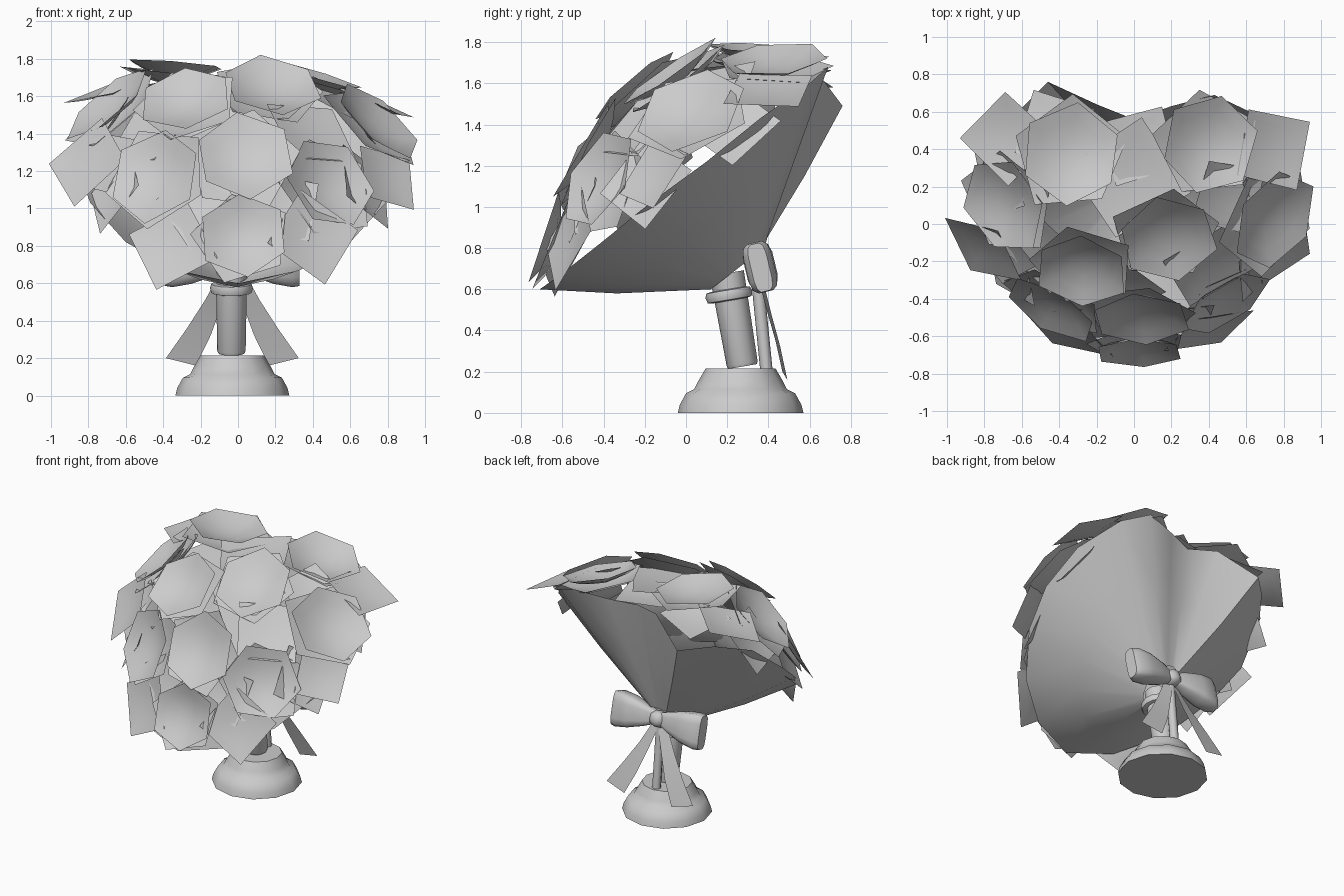
import bpy, bmesh, math, random
from mathutils import Vector

if "Cube" in bpy.data.objects:
    bpy.data.objects.remove(bpy.data.objects["Cube"])

random.seed(11)
grey = bpy.data.materials.new("soft grey")
grey.diffuse_color = (0.6, 0.6, 0.6, 1)
grey.use_nodes = True
grey.node_tree.nodes["Principled BSDF"].inputs["Base Color"].default_value = grey.diffuse_color


def make(name, verts, faces, angle=40, recalc=True):
    bm = bmesh.new()
    vs = [bm.verts.new(v) for v in verts]
    for f in faces:
        bm.faces.new([vs[i] for i in f])
    if recalc:
        bmesh.ops.recalc_face_normals(bm, faces=bm.faces)
    me = bpy.data.meshes.new(name)
    bm.to_mesh(me)
    bm.free()
    me.materials.append(grey)
    ob = bpy.data.objects.new(name, me)
    bpy.context.collection.objects.link(ob)
    bpy.ops.object.select_all(action='DESELECT')
    ob.select_set(True)
    bpy.context.view_layer.objects.active = ob
    bpy.ops.object.shade_smooth_by_angle(angle=math.radians(angle))
    return ob


def loft(name, rings, caps=True, angle=40):
    n = len(rings[0])
    verts = [p for r in rings for p in r]
    faces = [(k * n + i, k * n + (i + 1) % n, (k + 1) * n + (i + 1) % n, (k + 1) * n + i)
             for k in range(len(rings) - 1) for i in range(n)]
    if caps:
        faces += [tuple(range(n)), tuple(range(len(verts) - n, len(verts)))]
    return make(name, verts, faces, angle)


def lathe(name, base, axis, profile, n=12, angle=60):
    rot = Vector((0, 0, 1)).rotation_difference(Vector(axis)).to_matrix()
    return loft(name, [[Vector(base) + rot @ Vector((r * math.cos(a), r * math.sin(a), h))
                        for a in [math.tau * i / n for i in range(n)]] for r, h in profile], angle=angle)


# stand, handle, collar and the slim stem behind
lathe("base", (-0.03, 0.265, 0), (0, 0, 1),
      [(0.305, 0), (0.295, 0.04), (0.265, 0.095), (0.225, 0.115), (0.205, 0.155), (0.17, 0.215)])
lean = Vector((0, -0.17, 1)).normalized()
lathe("handle", (-0.035, 0.275, 0.225), lean, [(0.07, 0), (0.076, 0.015), (0.084, 0.46)])
lathe("collar", (-0.035, 0.213, 0.545), lean,
      [(0.085, 0), (0.108, 0.005), (0.115, 0.03), (0.108, 0.052), (0.085, 0.056)])
lathe("back_stem", (-0.03, 0.39, 0.21), (0, -0.1, 1), [(0.03, 0), (0.03, 0.45)], 8)

# heart-shaped paper wrap
half = [(0.2, 0.63, 1.65), (0.43, 0.69, 1.68), (0.62, 0.6, 1.6), (0.8, 0.36, 1.43),
        (0.86, 0.1, 1.22), (0.79, -0.16, 1.03), (0.6, -0.42, 0.82), (0.33, -0.61, 0.67)]
left = [(-x, y, z) for x, y, z in reversed(half)]
left[-3:] = [(-0.64, 0.58, 1.5), (-0.46, 0.76, 1.49), (-0.2, 0.64, 1.65)]
rim = [Vector(p) for p in [(0.0, 0.56, 1.63)] + half + [(0, -0.71, 0.6)] + left]
n = len(rim)
foot = []
for i in range(n):
    a = math.pi / 2 - math.tau * i / n
    s = math.sin(a)
    foot.append(Vector((-0.02 + 0.1 * math.cos(a), 0.25 + 0.13 * s, 0.70 + 0.1 * s)))
mid = [f.lerp(r, 0.55) + Vector((0, 0, -0.02)) for f, r in zip(foot, rim)]
loft("paper_wrap", [foot, mid, rim], caps=False, angle=50)


def petal_cup(name, centre, normal, radius, sides, depth, jitter):
    """Shallow cupped rosette with an irregular polygon outline."""
    rot = Vector(normal).to_track_quat('Z', 'Y').to_matrix()
    spin = random.uniform(0, 6)
    verts, faces = [Vector((0, 0, -depth))], []
    outline = [radius * random.uniform(1 - jitter, 1 + jitter) for _ in range(sides)]
    for t in (0.35, 0.7, 1.0):
        for i, r in enumerate(outline):
            a = spin + math.tau * i / sides
            verts.append(Vector((r * t * math.cos(a), r * t * math.sin(a), depth * (t * t - 1))))
    for i in range(sides):
        j = (i + 1) % sides
        faces.append((0, 1 + i, 1 + j))
        for k in (0, sides):
            faces.append((1 + k + i, 1 + k + sides + i, 1 + k + sides + j, 1 + k + j))
    return make(name, [Vector(centre) + rot @ v for v in verts], faces, 60, False)


# flowers: a cup with a broader, slightly tilted rosette beneath (centre, facing, size)
blooms = [((0.03, -0.69, 0.86), (0, -1, 0.33), 0.24), ((0.03, -0.51, 1.28), (0, -0.85, 0.5), 0.27),
          ((0.49, -0.43, 1.13), (0.5, -0.78, 0.4), 0.26), ((-0.44, -0.46, 1.18), (-0.45, -0.8, 0.4), 0.27),
          ((-0.28, -0.25, 1.59), (-0.15, -0.65, 0.75), 0.26), ((0.18, -0.08, 1.66), (0.1, -0.55, 0.8), 0.27),
          ((0.75, 0.02, 1.47), (0.65, -0.35, 0.7), 0.28), ((-0.7, 0.1, 1.56), (-0.65, -0.3, 0.75), 0.27),
          ((0.4, 0.42, 1.72), (0.3, -0.08, 1), 0.27), ((-0.33, 0.37, 1.77), (0.08, 0.06, 1), 0.27)]
for c, d, r in blooms:
    c, d = Vector(c), Vector(d).normalized()
    petal_cup("flower", c, d, r, 6, 0.07, 0.06)
    tilt = Vector([random.uniform(-0.1, 0.1) for _ in range(3)])
    petal_cup("outer_petals", c - d * 0.045, d + tilt, r * 1.14, 5, 0.065, 0.08)

# loose leaves filling the gaps and the rim: centre, facing, size
leaves = [((-0.35, -0.59, 0.8), (-0.4, -1, 0.35), 0.26), ((0.4, -0.57, 0.85), (0.4, -1, 0.35), 0.26),
          ((-0.8, -0.14, 1.25), (-0.6, -0.7, 0.5), 0.26), ((0.8, -0.16, 1.16), (0.6, -0.7, 0.5), 0.22),
          ((-0.72, -0.14, 1.25), (-0.6, -0.6, 0.6), 0.24),
          ((0.74, 0.4, 1.57), (0.45, -0.05, 1), 0.25), ((-0.68, 0.46, 1.64), (-0.3, -0.1, 1), 0.26),
          ((-0.03, 0.24, 1.69), (0, -0.1, 1), 0.34), ((0.03, 0.42, 1.66), (0, 0.05, 1), 0.24),
          ((-0.1, -0.34, 1.36), (-0.1, -0.8, 0.6), 0.28), ((0.4, -0.22, 1.4), (0.4, -0.6, 0.7), 0.28),
          ((-0.5, -0.15, 1.38), (-0.5, -0.5, 0.7), 0.26), ((0.24, -0.52, 1.01), (0.2, -1, 0.4), 0.24),
          ((-0.2, -0.53, 1.01), (-0.2, -1, 0.4), 0.24), ((0.72, 0.22, 1.4), (0.85, -0.1, 0.6), 0.25),
          ((-0.72, 0.24, 1.43), (-0.85, -0.1, 0.6), 0.25), ((0.5, 0.15, 1.6), (0.4, -0.3, 0.9), 0.25),
          ((0.68, -0.2, 1.12), (0.85, -0.5, 0.45), 0.25), ((-0.66, -0.24, 1.1), (-0.85, -0.5, 0.45), 0.25),
          ((-0.42, 0.5, 1.64), (-0.15, 0.2, 1), 0.25)]
for c, d, r in leaves:
    petal_cup("leaf", c, Vector(d).normalized(), r, 4, 0.03, 0.06)

# bow: two puffed loops and a knot behind the handle
up = Vector((0, -0.24, 1)).normalized()
out = Vector((0, 1, 0.24)).normalized()


def squared(v):
    return math.copysign(abs(v) ** 0.5, v)


for s in (-1, 1):
    rings = []
    for x, h, t in [(0.02, 0.045, 0.03), (0.1, 0.075, 0.055), (0.22, 0.11, 0.075),
                    (0.32, 0.125, 0.07), (0.36, 0.12, 0.045)]:
        c = Vector((-0.03 + s * x, 0.36, 0.72 - 0.04 * x))
        rings.append([c + up * h * squared(math.sin(a)) + out * t * squared(math.cos(a))
                      for a in [math.tau * (i + 0.5) / 12 for i in range(12)]])
    loft("bow_loop", rings, angle=50)
    # ribbon tails flaring down and back
    verts = []
    for x, w, y, z in [(0.03, 0.03, 0.36, 0.66), (0.1, 0.045, 0.40, 0.5),
                       (0.18, 0.065, 0.445, 0.34), (0.275, 0.08, 0.48, 0.18)]:
        for e in (-1, 1):
            verts.append((-0.03 + s * (x + e * w), y - e * 0.012, z + e * w * 0.25))
    make("ribbon_tail", verts, [(2 * k, 2 * k + 1, 2 * k + 3, 2 * k + 2) for k in range(3)])
lathe("bow_knot", (-0.03, 0.375, 0.665), up,
      [(0.03, 0), (0.058, 0.02), (0.062, 0.05), (0.058, 0.085), (0.03, 0.105)], 10)
